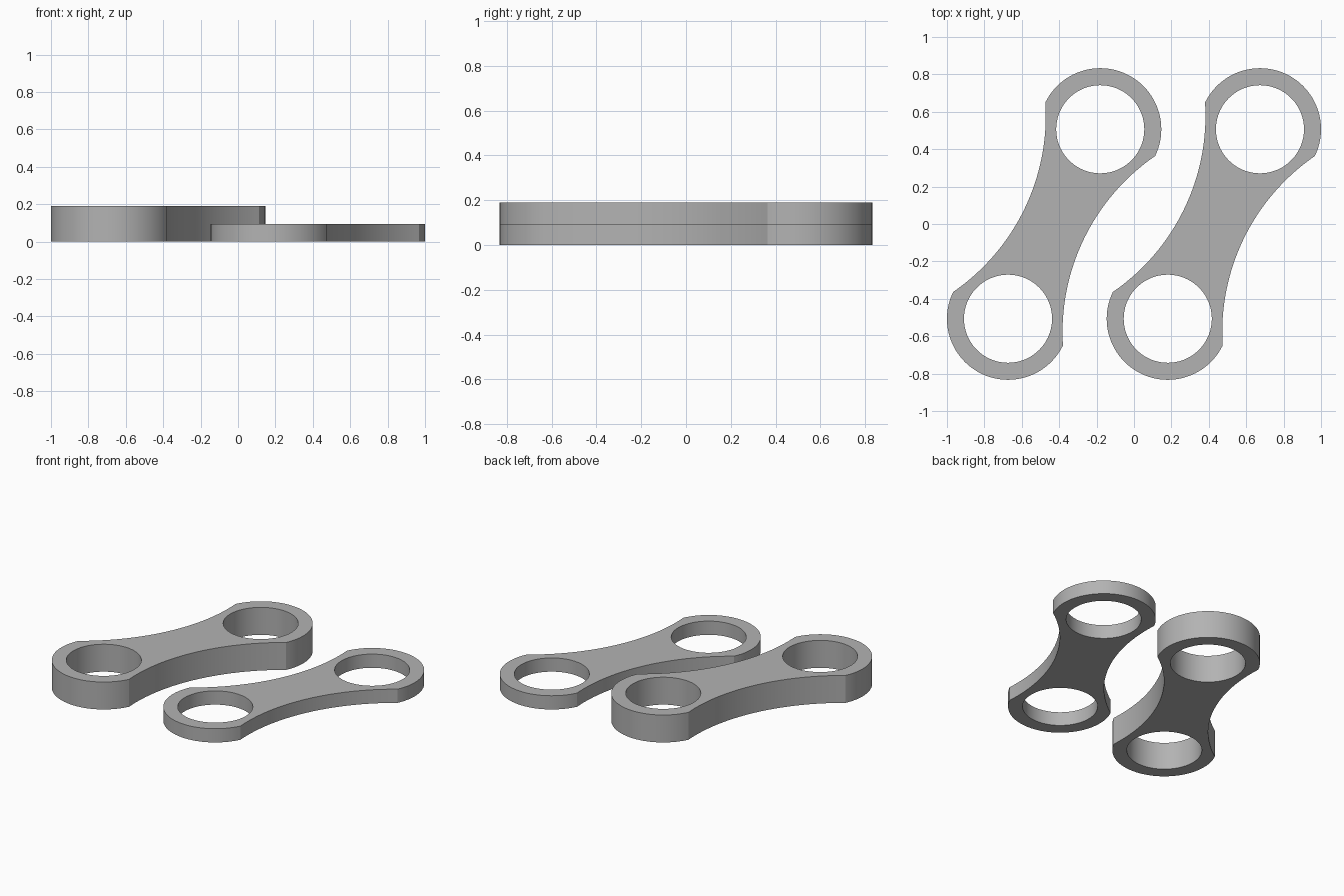
import bpy, bmesh, math
from mathutils import Vector

cube = bpy.data.objects.get("Cube")
if cube:
    bpy.data.objects.remove(cube, do_unlink=True)

RING_R = 0.3265      # outer radius of each end
HOLE_R = 0.2355
WAIST = 0.178        # half width at the middle
END = Vector((0.2465, 0.5065))   # ring centre relative to link centre
HALF = END.length

grey = bpy.data.materials.new("plain_grey")
grey.diffuse_color = (0.45, 0.45, 0.45, 1)
grey.use_nodes = True
grey.node_tree.nodes["Principled BSDF"].inputs["Base Color"].default_value = (0.45, 0.45, 0.45, 1)


def arc(cx, cy, r, start, end, n):
    return [(cx + r * math.cos(start + (end - start) * i / n),
             cy + r * math.sin(start + (end - start) * i / n)) for i in range(n)]


def link_loops():
    """Outline and two holes, with the link lying along local x."""
    sag = RING_R - WAIST
    r = (HALF ** 2 + sag ** 2) / (2 * sag)
    a = math.asin(HALF / r)
    q = math.pi / 2
    # rounded end, then the concave side; the other half is its half turn
    half = arc(HALF, 0, RING_R, -q, q, 48)
    half += arc(0, WAIST + r, r, -q + a, -q - a, 32)
    outline = half + [(-x, -y) for x, y in half]
    holes = [arc(s * HALF, 0, HOLE_R, 0, 2 * math.pi, 96) for s in (-1, 1)]
    return [outline] + holes


def make_link(name, x, height):
    bm = bmesh.new()
    axis = END.normalized()
    side = Vector((-axis.y, axis.x))
    for loop in link_loops():
        verts = [bm.verts.new((axis * u + side * v).to_3d()) for u, v in loop]
        for i, v in enumerate(verts):
            bm.edges.new((v, verts[(i + 1) % len(verts)]))
    # fill the flat plate and raise it to its thickness
    bmesh.ops.triangle_fill(bm, use_beauty=True, edges=bm.edges[:], normal=(0, 0, 1))
    raised = bmesh.ops.extrude_face_region(bm, geom=bm.faces[:], use_keep_orig=True)
    top = [g for g in raised["geom"] if isinstance(g, bmesh.types.BMVert)]
    bmesh.ops.translate(bm, verts=top, vec=(0, 0, height))
    bmesh.ops.recalc_face_normals(bm, faces=bm.faces[:])
    mesh = bpy.data.meshes.new(name)
    bm.to_mesh(mesh)
    bm.free()
    mesh.materials.append(grey)
    obj = bpy.data.objects.new(name, mesh)
    obj.location.x = x
    bpy.context.collection.objects.link(obj)
    bpy.ops.object.select_all(action="DESELECT")
    obj.select_set(True)
    bpy.context.view_layer.objects.active = obj
    bpy.ops.object.shade_smooth_by_angle(angle=math.radians(30))


make_link("thick_link", -0.427, 0.19)
make_link("thin_link", 0.427, 0.095)
